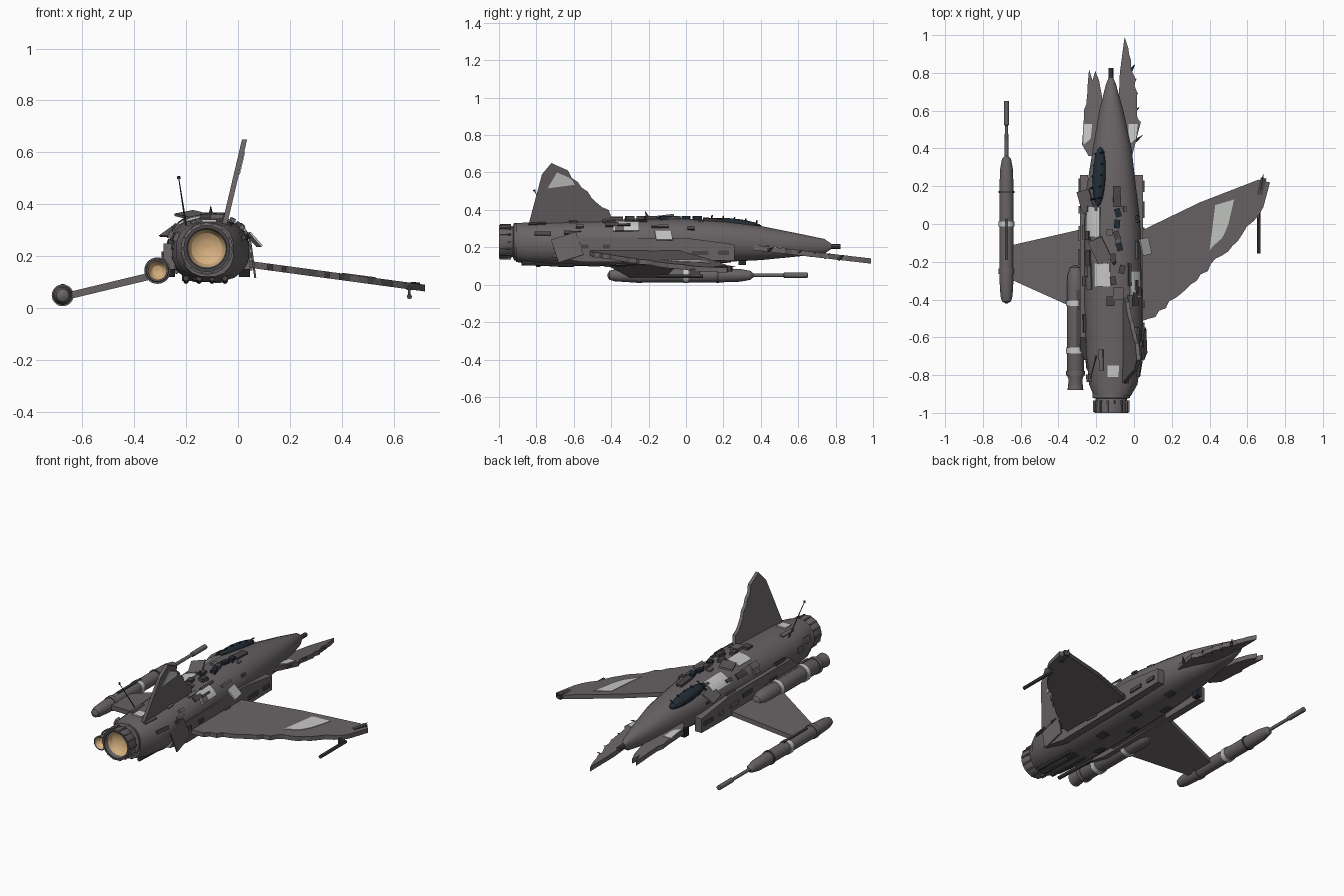
import bpy, bmesh, math, random
from mathutils import Vector, Matrix

random.seed(4)
if "Cube" in bpy.data.objects:
    bpy.data.objects.remove(bpy.data.objects["Cube"])


def material(name, rgb):
    m = bpy.data.materials.new(name)
    m.use_nodes = True
    m.diffuse_color = (*rgb, 1)
    m.node_tree.nodes["Principled BSDF"].inputs["Base Color"].default_value = (*rgb, 1)
    return m


HULL = material("warm_grey_hull", (0.14, 0.125, 0.13))
DARK = material("dark_grey_metal", (0.065, 0.06, 0.062))
PALE = material("pale_panel", (0.56, 0.57, 0.56))
GLASS = material("dark_blue_glass", (0.016, 0.025, 0.036))
GLOW = material("tan_engine", (0.68, 0.44, 0.22))


def build(name, verts, faces, mats, smooth=False, rule=None):
    me = bpy.data.meshes.new(name)
    me.from_pydata([tuple(v) for v in verts], [], faces)
    bm = bmesh.new()
    bm.from_mesh(me)
    bmesh.ops.remove_doubles(bm, verts=bm.verts, dist=1e-5)
    bmesh.ops.recalc_face_normals(bm, faces=bm.faces)
    bm.to_mesh(me)
    bm.free()
    ob = bpy.data.objects.new(name, me)
    bpy.context.collection.objects.link(ob)
    for m in mats:
        me.materials.append(m)
    if rule:
        for p in me.polygons:
            p.material_index = rule(p)
    if smooth:
        bpy.ops.object.select_all(action="DESELECT")
        ob.select_set(True)
        bpy.context.view_layer.objects.active = ob
        bpy.ops.object.shade_smooth_by_angle(angle=math.radians(30))
    return ob


def skin(rings):
    """Join equal closed rings into a capped tube."""
    n = len(rings[0])
    verts = [p for r in rings for p in r]
    faces = [(i * n + j, i * n + (j + 1) % n, (i + 1) * n + (j + 1) % n, (i + 1) * n + j)
             for i in range(len(rings) - 1) for j in range(n)]
    faces += [tuple(range(n)), tuple(range(len(verts) - n, len(verts)))]
    return verts, faces


def slab(name, pts, place, offset, mat):
    """Extrude a flat outline, placed in space by a function."""
    off = Vector(offset)
    base = [Vector(place(a, b)) for a, b in pts]
    return build(name, *skin([[p - off for p in base], [p + off for p in base]]), [mat])


def lathe(name, x, z, profile, n=28, mats=(HULL,), rule=None):
    rings = [[(x + r * math.cos(t * math.tau / n), y, z + r * math.sin(t * math.tau / n))
              for t in range(n)] for r, y in profile]
    return build(name, *skin(rings), mats, True, rule)


def box(name, loc, size, mat, rot=(0, 0, 0)):
    bm = bmesh.new()
    bmesh.ops.create_cube(bm, size=1, matrix=Matrix.Diagonal((*size, 1)))
    me = bpy.data.meshes.new(name)
    bm.to_mesh(me)
    bm.free()
    me.materials.append(mat)
    ob = bpy.data.objects.new(name, me)
    ob.location = loc
    ob.rotation_euler = [math.radians(a) for a in rot]
    bpy.context.collection.objects.link(ob)
    return ob


def rod(name, a, b, r0, r1, mat, n=8):
    a, b = Vector(a), Vector(b)
    q = (b - a).to_track_quat("Z", "Y")
    ring = lambda c, r: [c + q @ Vector((r * math.cos(k * math.tau / n), r * math.sin(k * math.tau / n), 0))
                         for k in range(n)]
    return build(name, *skin([ring(a, r0), ring(b, r1)]), [mat], True)


def ragged(a, b, steps, depth):
    """Torn edge from a to b."""
    a, b = Vector(a), Vector(b)
    side = Vector((-(b - a).y, (b - a).x)).normalized()
    return [tuple(a.lerp(b, i / steps) + side * random.uniform(-depth, depth) * (0 < i < steps))
            for i in range(steps)]


# Fuselage: stations of y, centre x, half width, bottom, top
STATIONS = [(-0.91, -0.115, 0.10, 0.12, 0.33), (-0.85, -0.11, 0.13, 0.11, 0.335),
            (-0.7, -0.105, 0.15, 0.10, 0.34), (-0.4, -0.11, 0.155, 0.10, 0.35),
            (0, -0.115, 0.15, 0.11, 0.355), (0.2, -0.12, 0.132, 0.12, 0.34),
            (0.4, -0.115, 0.104, 0.13, 0.315), (0.6, -0.12, 0.065, 0.15, 0.275),
            (0.74, -0.122, 0.027, 0.165, 0.245), (0.775, -0.122, 0.012, 0.19, 0.22)]


def surface(y, deg, lift=0.0):
    for s, e in zip(STATIONS, STATIONS[1:]):
        if y <= e[0]:
            break
    f = (y - s[0]) / (e[0] - s[0])
    cx, hw, zb, zt = [p + (q - p) * f for p, q in zip(s[1:], e[1:])]
    c, sn = math.cos(math.radians(deg)), math.sin(math.radians(deg))
    power = lambda v: math.copysign(abs(v) ** 0.85, v)
    return Vector((cx + (hw + lift) * power(c), y, (zb + zt) / 2 + ((zt - zb) / 2 + lift) * power(sn)))


SIDES = 16
build("fuselage", *skin([[surface(s[0], (j + 0.5) * 360 / SIDES) for j in range(SIDES)]
                         for s in STATIONS]), [HULL], True)


def panel(name, y0, y1, a0, a1, mat, lift=0.006):
    """Plate that hugs the fuselage."""
    n, m = 3, 4
    rows = lambda h: [[surface(y0 + (y1 - y0) * i / n, a0 + (a1 - a0) * j / m, h)
                       for j in range(m + 1)] for i in range(n + 1)]
    lo, hi = rows(-0.012), rows(lift)
    return build(name, *skin([lo[i] [:] + hi[i][::-1] for i in range(n + 1)]), [mat])


for k, p in enumerate([(-0.07, 0.09, 112, 152), (-0.33, -0.21, 94, 125),
                       (-0.39, -0.25, 25, 58), (-0.81, -0.75, 82, 100)]):
    panel(f"pale_plate_{k}", *p, PALE)
for k in range(34):
    y, a = random.uniform(-0.85, 0.1), random.uniform(10, 170)
    panel(f"hull_plate_{k}", y, y + random.uniform(0.03, 0.12), a, a + random.uniform(5, 18),
          random.choice([HULL, HULL, DARK]), random.uniform(0.004, 0.015))
for k in range(8):
    y = -0.8 + k * 0.14
    panel(f"belly_plate_{k}", y, y + 0.06, 245 + 30 * (k % 2), 260 + 30 * (k % 2), DARK, 0.004)

# Canopy with broken frame
bpy.ops.mesh.primitive_uv_sphere_add(segments=16, ring_count=10, location=surface(0.25, 118))
canopy = bpy.context.object
canopy.name = "canopy"
canopy.scale = (0.036, 0.16, 0.03)
canopy.rotation_euler = (math.radians(-6), math.radians(-25), 0)
canopy.data.materials.append(GLASS)
for k in range(5):
    y = 0.13 + k * 0.06
    rod(f"canopy_frame_{k}", surface(y, 135, 0.012), surface(y + 0.01, 105, 0.03), 0.006, 0.004, GLASS)
rod("nose_probe", (-0.122, 0.75, 0.205), (-0.122, 0.825, 0.205), 0.013, 0.013, DARK)

# Long side boxes along the hull
for name, x in (("left_side_box", 0.025), ("right_side_box", -0.265)):
    slab(name, [(-0.72, 0.15), (-0.55, 0.12), (0.26, 0.13), (0.26, 0.215), (0, 0.25), (-0.6, 0.25)],
         lambda y, z, x=x: (x, y, z), (0.022, 0, 0), HULL)
    for k in range(7):
        s = 1 if x > 0 else -1
        box(f"{name}_fitting_{k}", (x + s * 0.022, -0.55 + k * 0.125, random.uniform(0.15, 0.24)),
            (0.016, random.uniform(0.03, 0.09), 0.022), random.choice([HULL, DARK]))

# Main engine nozzle
lathe("main_nozzle", -0.12, 0.23,
      [(0.09, -0.87), (0.1, -0.9), (0.1, -0.92), (0.082, -0.925), (0.09, -0.96), (0.09, -1.0),
       (0.077, -1.0), (0.072, -0.975), (0.06, -0.95), (0.045, -0.94), (0.03, -0.935), (0.001, -0.93)],
      mats=(HULL, GLOW, DARK),
      rule=lambda p: 1 if p.normal.y < -0.2 and p.center.y > -0.985 and p.center.y < -0.926
      else 2 if p.center.y < -0.995 else 0)
for k in range(14):
    t = k * math.tau / 14
    box(f"nozzle_rib_{k}", (-0.12 + 0.09 * math.cos(t), -0.965, 0.23 + 0.09 * math.sin(t)),
        (0.012, 0.06, 0.008), HULL, (0, -math.degrees(t), 0))

# Side engine pod
lathe("side_engine", -0.31, 0.145,
      [(0.008, -0.22), (0.028, -0.23), (0.042, -0.27), (0.045, -0.32), (0.045, -0.8), (0.036, -0.825),
       (0.042, -0.88), (0.036, -0.88), (0.03, -0.86), (0.02, -0.85), (0.001, -0.845)],
      mats=(HULL, GLOW),
      rule=lambda p: int(-0.878 < p.center.y < -0.84 and p.normal.y < -0.2))


def band(name, x, z, r, y, width, mat):
    lathe(name, x, z, [(r - 0.01, y - width), (r, y - width), (r, y + width), (r - 0.01, y + width)],
          mats=(mat,))


for k, y in enumerate((-0.42, -0.67)):
    band(f"side_engine_band_{k}", -0.31, 0.145, 0.051, y, 0.015, PALE)
band("side_engine_collar", -0.31, 0.145, 0.05, -0.79, 0.012, HULL)
box("side_engine_mount", (-0.26, -0.5, 0.17), (0.09, 0.3, 0.04), DARK)

# Left wing, with torn trailing edge, and its tip rod
left_z = lambda x, y: (x, y, 0.175 - 0.135 * x)
outline = [(0.0, -0.05), (0.06, -0.025), (0.35, 0.115), (0.66, 0.235), (0.72, 0.22)]
outline += ragged((0.685, 0.09), (0.55, -0.09), 5, 0.008) + ragged((0.55, -0.09), (0.3, -0.32), 9, 0.014)
outline += ragged((0.3, -0.32), (0.05, -0.53), 9, 0.014) + [(0.0, -0.53)]
slab("left_wing", outline, left_z, (0, 0, 0.013), HULL)
slab("left_wing_stripe", [(0.4, -0.14), (0.43, 0.1), (0.53, 0.13), (0.5, 0.0)] + ragged((0.48, -0.05), (0.4, -0.14), 4, 0.01),
     lambda x, y: (x, y, 0.187 - 0.135 * x), (0, 0, 0.004), PALE)
rod("left_tip_rod", (0.66, -0.155, 0.045), (0.66, 0.09, 0.045), 0.01, 0.01, DARK)
box("left_tip_rod_mount", (0.66, 0.05, 0.065), (0.01, 0.05, 0.04), DARK)
box("left_tip_cap", (0.675, 0.2, 0.085), (0.03, 0.09, 0.03), DARK, (0, 0, -15))
rod("left_tip_spike", (0.67, 0.18, 0.09), (0.685, 0.265, 0.1), 0.012, 0.001, DARK)

# Right wing with tip pod and probe
right_z = lambda x, y: (x, y, 0.205 + 0.24 * x)
slab("right_wing", [(-0.2, -0.01), (-0.66, -0.115), (-0.66, -0.29), (-0.36, -0.425), (-0.2, -0.48)],
     right_z, (0, 0, 0.014), HULL)
lathe("tip_pod", -0.675, 0.05,
      [(0.006, -0.42), (0.024, -0.41), (0.032, -0.38), (0.037, -0.3), (0.037, 0.2), (0.034, 0.29),
       (0.024, 0.345), (0.01, 0.36), (0.009, 0.52), (0.014, 0.525), (0.014, 0.65), (0.004, 0.652)])
for y, m in ((0.0, PALE), (0.17, DARK), (-0.25, HULL)):
    band("tip_pod_band", -0.675, 0.05, 0.042, y, 0.014 if m != DARK else 0.006, m)
box("tip_pod_rail", (-0.675, -0.08, 0.088), (0.014, 0.22, 0.012), DARK)

# Tail fin, leaning outward, torn along one edge
fin_x = lambda y, z: (-0.05 + 0.235 * (z - 0.33), y, z)
fin = [(-0.845, 0.31), (-0.77, 0.59), (-0.72, 0.65), (-0.63, 0.61)]
fin += ragged((-0.61, 0.57), (-0.39, 0.37), 8, 0.01) + [(-0.38, 0.31)]
slab("tail_fin", fin, fin_x, (0.01, 0, 0), HULL)
slab("tail_fin_panel", [(-0.74, 0.515), (-0.69, 0.6)] + ragged((-0.63, 0.575), (-0.575, 0.515), 3, 0.006),
     lambda y, z: (fin_x(y, z)[0] + 0.01, y, z), (0.004, 0, 0), PALE)
rod("antenna", (-0.2, -0.7, 0.32), (-0.228, -0.81, 0.5), 0.004, 0.002, DARK)
rod("antenna_tip", (-0.228, -0.81, 0.498), (-0.228, -0.812, 0.508), 0.006, 0.006, DARK)

# Torn foreplanes beside the nose
fore_z = lambda x, y: (x, y, 0.2 - 0.115 * (y - 0.35))
fore = [(-0.09, 0.35), (-0.085, 0.55), (-0.075, 0.8), (-0.05, 0.99)]
fore += ragged((-0.03, 0.93), (0.015, 0.7), 7, 0.008) + ragged((0.015, 0.7), (0.03, 0.5), 6, 0.008) + [(-0.01, 0.36)]
slab("left_foreplane", fore, fore_z, (0, 0, 0.014), HULL)
fore = [(-0.16, 0.36), (-0.17, 0.68), (-0.185, 0.76), (-0.205, 0.81), (-0.22, 0.76), (-0.238, 0.82)]
fore += ragged((-0.245, 0.74), (-0.27, 0.53), 6, 0.006) + [(-0.275, 0.42), (-0.24, 0.36)]
slab("right_foreplane", fore, fore_z, (0, 0, 0.014), HULL)
for name, x in (("left_foreplane_patch", -0.005), ("right_foreplane_patch", -0.245)):
    slab(name, [(x - 0.022, 0.42), (x + 0.015, 0.45), (x + 0.024, 0.53), (x - 0.024, 0.53)],
         lambda a, b: (a, b, fore_z(a, b)[2] + 0.014), (0, 0, 0.004), PALE)
for k in range(6):
    y = 0.44 + k * 0.075
    rod(f"foreplane_spike_{k}", (0.01 - k * 0.005, y, 0.185 - k * 0.01),
        (0.045 - k * 0.008, y + 0.03, 0.2 - k * 0.008), 0.01, 0.001, DARK, 5)

# Loose plates and dorsal fittings
box("loose_side_plate", (0.055, -0.635, 0.2), (0.008, 0.14, 0.13), HULL, (18, -8, 0))
box("loose_pale_plate", (0.06, -0.12, 0.265), (0.07, 0.09, 0.008), PALE, (0, 48, 12))
box("loose_right_plate", (-0.255, 0.12, 0.3), (0.08, 0.12, 0.008), HULL, (0, -35, 15))
box("loose_top_plate", (-0.18, -0.14, 0.36), (0.08, 0.13, 0.01), HULL, (6, -10, 25))
for k in range(7):
    box(f"dorsal_fitting_{k}", (-0.11 + random.uniform(-0.05, 0.05), -0.3 + k * 0.06, 0.357),
        (0.03, 0.045, 0.022), random.choice([DARK, GLASS]), (0, 0, random.uniform(-20, 20)))
rod("dorsal_spike", (-0.105, -0.2, 0.35), (-0.105, -0.22, 0.395), 0.012, 0.001, DARK, 5)
for k in range(4):
    rod(f"tail_pipe_{k}", (-0.2 + k * 0.05, -0.88, 0.115), (-0.2 + k * 0.05, -0.6, 0.105), 0.011, 0.011, DARK)
box("belly_sensor", (-0.2, 0.3, 0.13), (0.03, 0.04, 0.05), GLASS)
